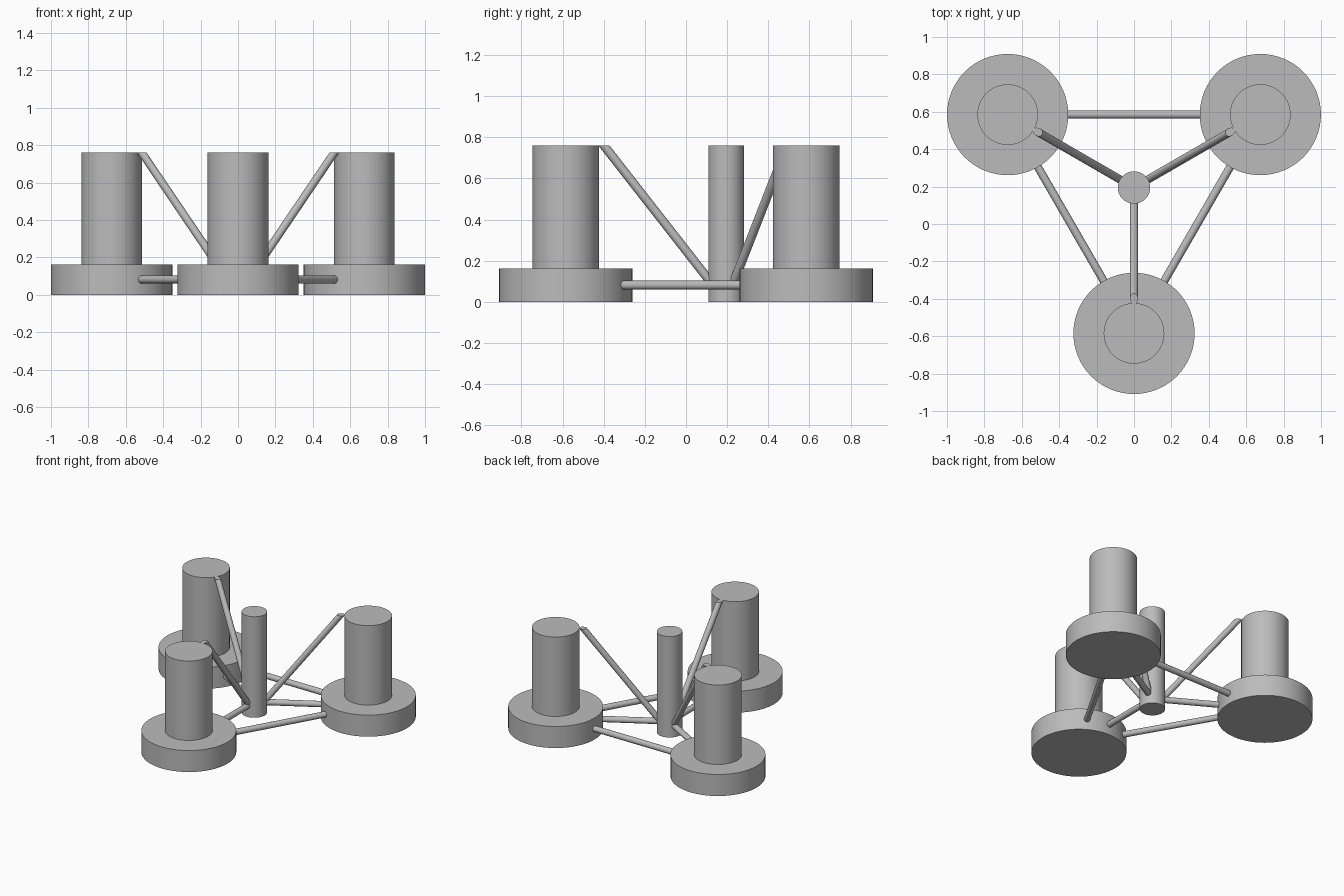
import bpy
import bmesh
from math import radians, cos, sin, hypot
from mathutils import Matrix, Vector

if "Cube" in bpy.data.objects:
    bpy.data.objects.remove(bpy.data.objects["Cube"])

TOP = 0.76            # height of all columns
BASE_TOP = 0.162      # height of the wide footings
SPREAD = 0.78         # centre column to outer columns
BASE_R, COLUMN_R, CENTRE_R, BRACE_R = 0.324, 0.162, 0.0865, 0.0216
BRACE_Z = 0.081
CENTRE = Vector((0, SPREAD / 4, 0))

grey = bpy.data.materials.new("steel_grey")
grey.use_nodes = True
grey.diffuse_color = (0.5, 0.5, 0.5, 1)
grey.node_tree.nodes["Principled BSDF"].inputs["Base Color"].default_value = (0.5, 0.5, 0.5, 1)


def finish(name, bm):
    bmesh.ops.recalc_face_normals(bm, faces=bm.faces)
    mesh = bpy.data.meshes.new(name)
    bm.to_mesh(mesh)
    bm.free()
    mesh.materials.append(grey)
    obj = bpy.data.objects.new(name, mesh)
    bpy.context.collection.objects.link(obj)
    bpy.ops.object.select_all(action='DESELECT')
    obj.select_set(True)
    bpy.context.view_layer.objects.active = obj
    bpy.ops.object.shade_smooth_by_angle(angle=radians(30))
    return obj


def lathe(name, profile, place, sides=64):
    """Closed round solid from (radius, height) pairs, bottom to top."""
    bm = bmesh.new()
    rings = [[bm.verts.new((place.x + r * cos(radians(360 * i / sides)),
                            place.y + r * sin(radians(360 * i / sides)), z))
              for i in range(sides)] for r, z in profile]
    for low, high in zip(rings, rings[1:]):
        for i in range(sides):
            j = (i + 1) % sides
            bm.faces.new((low[i], low[j], high[j], high[i]))
    bm.faces.new(rings[0])
    bm.faces.new(rings[-1])
    return finish(name, bm)


def tube(name, start, end):
    """Straight round brace between two points."""
    axis = end - start
    bm = bmesh.new()
    bmesh.ops.create_cone(
        bm, cap_ends=True, segments=24, radius1=BRACE_R, radius2=BRACE_R, depth=axis.length,
        matrix=Matrix.Translation((start + end) / 2) @ axis.to_track_quat('Z', 'Y').to_matrix().to_4x4())
    return finish(name, bm)


def level_cut_tube(name, out, reach, sides=24):
    """Slanted brace from the centre foot outward, with both ends cut level."""
    across = Vector((-out.y, out.x, 0))
    stretch = BRACE_R * hypot(reach, TOP) / TOP
    bm = bmesh.new()
    rings = []
    for middle in (CENTRE, CENTRE + out * reach + Vector((0, 0, TOP))):
        rings.append([bm.verts.new(middle + out * stretch * cos(radians(360 * i / sides))
                                   + across * BRACE_R * sin(radians(360 * i / sides)))
                      for i in range(sides)])
    for i in range(sides):
        j = (i + 1) % sides
        bm.faces.new((rings[0][i], rings[0][j], rings[1][j], rings[1][i]))
    for ring in rings:
        bm.faces.new(ring)
    return finish(name, bm)


# Centre column
lathe("centre_column", [(CENTRE_R, 0), (CENTRE_R, TOP)], CENTRE)

# Outer columns on wide footings, with spokes and slanted braces
lift = Vector((0, 0, BRACE_Z))
names = ("front", "back_left", "back_right")
directions = [Vector((cos(radians(a)), sin(radians(a)), 0)) for a in (-90, 30, 150)]
spots = [CENTRE + d * SPREAD for d in directions]
for name, out, spot in zip(names, directions, spots):
    lathe(name + "_column", [(BASE_R, 0), (BASE_R, BASE_TOP), (COLUMN_R, BASE_TOP), (COLUMN_R, TOP)], spot)
    tube(name + "_spoke", CENTRE + out * CENTRE_R * 0.9 + lift, spot - out * BASE_R * 0.98 + lift)
    level_cut_tube(name + "_slanted_brace", out, SPREAD - COLUMN_R - 0.024)

# Level braces joining the outer columns
for i, side in enumerate(("left", "back", "right")):
    a, b = spots[i], spots[(i + 1) % 3]
    inset = (b - a).normalized() * BASE_R * 0.98
    tube(side + "_level_brace", a + inset + lift, b - inset + lift)
